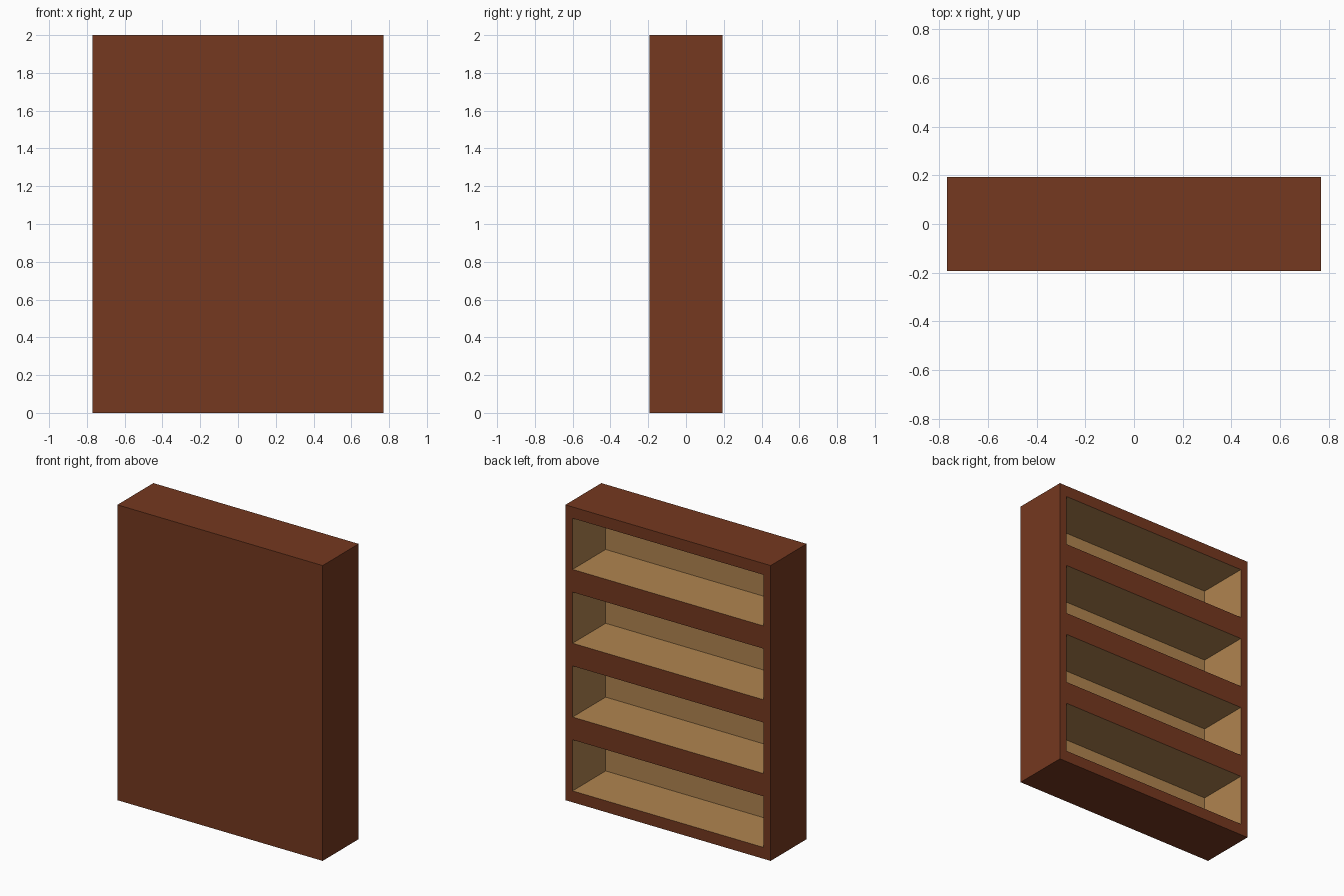
import bpy
import bmesh

if "Cube" in bpy.data.objects:
    bpy.data.objects.remove(bpy.data.objects["Cube"])

# Overall size and compartment layout
WIDTH, DEPTH, HEIGHT = 1.538, 0.385, 2.0
SIDE = 0.054          # side panel thickness
RAIL = 0.077          # top and bottom board thickness
PITCH = 0.5           # height of one compartment including its boards
COUNT = 4
RECESS = 0.354        # compartment depth


def make_material(name, color):
    mat = bpy.data.materials.new(name)
    mat.diffuse_color = (*color, 1.0)
    mat.use_nodes = True
    mat.node_tree.nodes["Principled BSDF"].inputs["Base Color"].default_value = mat.diffuse_color
    return mat


def opening_faces(bm):
    """Rear faces lying inside a compartment opening."""
    found = []
    for f in bm.faces:
        c = f.calc_center_median()
        if f.normal.y > 0.9 and abs(c.x) < WIDTH / 2 - SIDE:
            if RAIL < c.z % PITCH < PITCH - RAIL:
                found.append(f)
    return found


# Solid cabinet block standing on the floor
bm = bmesh.new()
bmesh.ops.create_cube(bm, size=1.0)
bmesh.ops.scale(bm, vec=(WIDTH, DEPTH, HEIGHT), verts=bm.verts)
bmesh.ops.translate(bm, vec=(0, 0, HEIGHT / 2), verts=bm.verts)
bm.normal_update()

# Divide the rear face along the panel and shelf lines
cuts = [((s * (WIDTH / 2 - SIDE), 0, 0), (1, 0, 0)) for s in (-1, 1)]
for i in range(COUNT):
    for z in (RAIL, PITCH - RAIL):
        cuts.append(((0, 0, i * PITCH + z), (0, 0, 1)))
for point, normal in cuts:
    rear = [f for f in bm.faces if f.normal.y > 0.9]
    edges = list({e for f in rear for e in f.edges})
    verts = list({v for f in rear for v in f.verts})
    bmesh.ops.bisect_plane(bm, geom=verts + edges + rear,
                           plane_co=point, plane_no=normal)
    bm.normal_update()

# Push the openings in, with a light lining
openings = opening_faces(bm)
walls = bmesh.ops.inset_individual(bm, faces=openings, thickness=0.0,
                                   depth=-RECESS)["faces"]
for f in openings + walls:
    f.material_index = 1

mesh = bpy.data.meshes.new("bookcase")
bm.to_mesh(mesh)
bm.free()
mesh.materials.append(make_material("dark_wood", (0.178, 0.040, 0.014)))
mesh.materials.append(make_material("light_wood", (0.434, 0.231, 0.080)))
bookcase = bpy.data.objects.new("bookcase", mesh)
bpy.context.collection.objects.link(bookcase)
